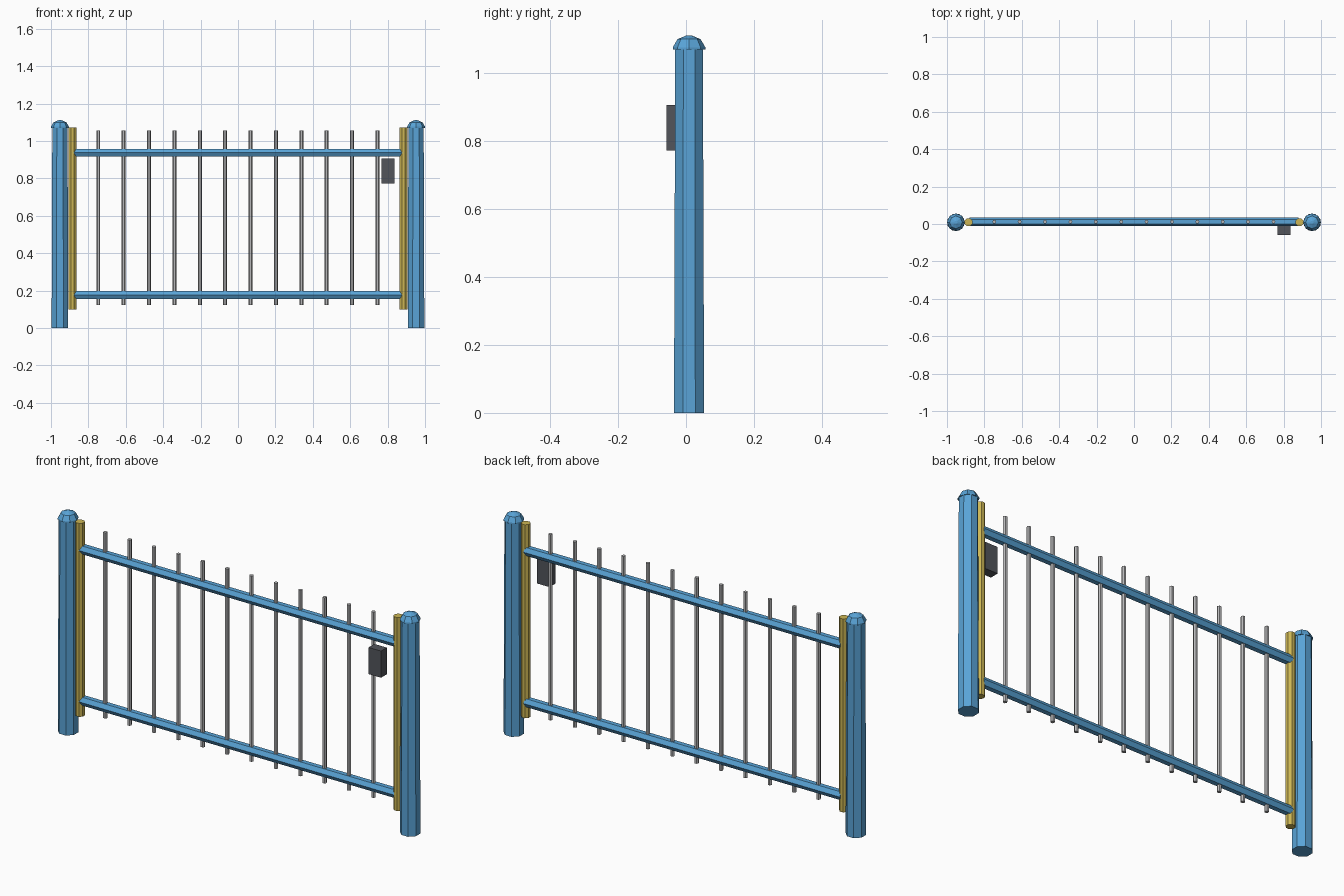
import bpy
import bmesh
from math import cos, sin, pi, radians
from mathutils import Matrix

cube = bpy.data.objects.get("Cube")
if cube:
    bpy.data.objects.remove(cube, do_unlink=True)


def make_material(name, color):
    mat = bpy.data.materials.new(name)
    mat.use_nodes = True
    mat.diffuse_color = (*color, 1)
    mat.node_tree.nodes["Principled BSDF"].inputs["Base Color"].default_value = (*color, 1)
    return mat


BLUE = make_material("blue paint", (0.10, 0.37, 0.68))
GOLD = make_material("yellow paint", (0.61, 0.47, 0.09))
STEEL = make_material("steel grey", (0.48, 0.48, 0.49))
DARK = make_material("dark grey", (0.085, 0.09, 0.105))
MID_Y = 0.009


def add_object(name, bm, mat):
    bmesh.ops.recalc_face_normals(bm, faces=bm.faces)
    mesh = bpy.data.meshes.new(name)
    bm.to_mesh(mesh)
    bm.free()
    mesh.materials.append(mat)
    obj = bpy.data.objects.new(name, mesh)
    bpy.context.collection.objects.link(obj)
    return obj


def turned(name, profile, sides, mat, turn=0.0, matrix=Matrix()):
    """Faceted solid from (radius, height) rings, closed at both ends."""
    bm = bmesh.new()
    rings = []
    for r, z in profile:
        angles = [turn + 2 * pi * i / sides for i in range(sides)]
        rings.append([bm.verts.new((r * cos(a), r * sin(a), z)) for a in angles])
    for low, high in zip(rings, rings[1:]):
        for i in range(sides):
            j = (i + 1) % sides
            bm.faces.new((low[i], low[j], high[j], high[i]))
    bm.faces.new(rings[0])
    bm.faces.new(rings[-1])
    bm.transform(matrix)
    return add_object(name, bm, mat)


# Posts, their domed caps and the hinge poles, on both sides
for side, sign in (("right", -1), ("left", 1)):
    at_post = Matrix.Translation((sign * 0.952, MID_Y, 0))
    turned(side + "_post", [(0.048, 0), (0.044, 1.073)], 8, BLUE, radians(22.5), at_post)
    turned(side + "_post_cap", [(0.048, 1.07), (0.048, 1.076), (0.034, 1.1), (0.008, 1.111)],
           8, BLUE, 0, at_post)
    at_pole = Matrix.Translation((sign * 0.885, MID_Y, 0))
    turned(side + "_hinge_pole", [(0.022, 0.10), (0.022, 1.073)], 8, GOLD, radians(22.5), at_pole)

# Six-sided horizontal rails
for name, z in (("lower_rail", 0.176), ("upper_rail", 0.937)):
    lay_down = Matrix.Translation((0, MID_Y + 0.003, z)) @ Matrix.Rotation(pi / 2, 4, "Y")
    turned(name, [(0.024, -0.88), (0.024, 0.88)], 6, BLUE, pi / 2, lay_down)

# Thin upright bars
for i in range(12):
    x = -0.747 + i * 0.1357
    turned(f"bar_{i + 1}", [(0.0105, 0.122), (0.0105, 1.056)], 6, STEEL, 0,
           Matrix.Translation((x, MID_Y + 0.003, 0)))

# Lock box on the front
bm = bmesh.new()
bmesh.ops.create_cube(bm, size=1)
bm.transform(Matrix.Translation((0.802, -0.035, 0.84)) @ Matrix.Diagonal((0.069, 0.046, 0.134, 1)))
add_object("lock_box", bm, DARK)
